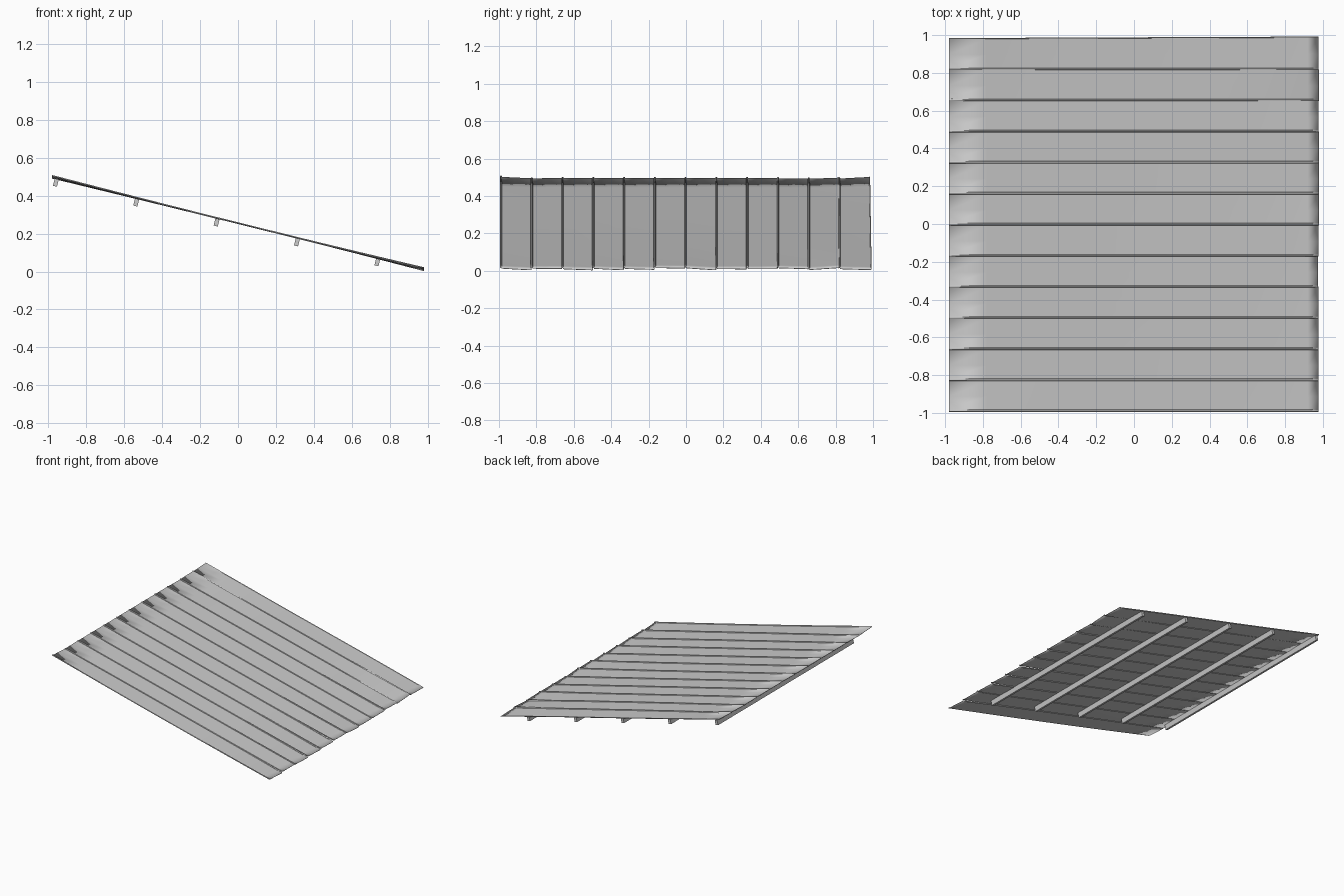
import bpy, bmesh, math, random
from mathutils import Vector

if "Cube" in bpy.data.objects:
    bpy.data.objects.remove(bpy.data.objects["Cube"])

random.seed(4)
SLOPE = -0.485 / 1.96          # roof fall along x
MID_Z = 0.2535
PITCH = 0.1645                 # panel spacing across y
COUNT = 12
Y0 = -0.995
TILT = math.atan(-SLOPE)

# dents per panel: (high end left, high end right, low end left, low end right)
DENTS = [
    (.007, -.001, .003, -.006), (-.002, .001, .002, .001),
    (0, 0, .000, -.006), (0, 0, .002, -.006),
    (0, 0, .001, -.004), (0, 0, .006, .004),
    (-.001, .001, .006, -.005), (0, 0, .001, 0),
    (0, 0, 0, .001), (-.001, -.003, .005, 0),
    (-.004, .002, -.005, .006), (-.003, .006, .000, -.005),
]


def smooth(obj, angle=30):
    bpy.ops.object.select_all(action='DESELECT')
    obj.select_set(True)
    bpy.context.view_layer.objects.active = obj
    bpy.ops.object.shade_smooth_by_angle(angle=math.radians(angle))


# long sheet metal panel: flat pan with a raised lip on both sides
def panel(i):
    hl, hr, ll, lr = DENTS[i]
    y = Y0 + PITCH * i
    profile = [(0, .001), (.003, .006), (.009, .006), (.012, 0),
               (PITCH * .5, 0), (PITCH, 0), (PITCH + .003, .004)]
    xs = [-.98, -.78, -.5, -.2, .1, .4, .65, .82, .92, .975 + random.uniform(0, .006)]
    bm = bmesh.new()
    rows = []
    for x in xs:
        hi = max(0, (-x - .1) / .88) ** 1.5
        lo = max(0, (x - .3) / .68) ** 1.5
        # outer panel flares outward toward the eave
        flare = .008 * (x + .98) / 1.96 if i == COUNT - 1 else 0
        row = []
        for py, pz in profile:
            t = min(1, py / PITCH)
            lift = hi * (hl * (1 - t) + hr * t) + lo * (ll * (1 - t) + lr * t)
            row.append(bm.verts.new((x, y + py + flare * t,
                                     MID_Z + SLOPE * x + pz + lift)))
        rows.append(row)
    for a, b in zip(rows, rows[1:]):
        for k in range(len(profile) - 1):
            bm.faces.new((a[k], b[k], b[k + 1], a[k + 1]))
    mesh = bpy.data.meshes.new("roof_panel")
    bm.to_mesh(mesh)
    bm.free()
    obj = bpy.data.objects.new(f"roof_panel_{i + 1}", mesh)
    bpy.context.collection.objects.link(obj)
    solid = obj.modifiers.new("thickness", 'SOLIDIFY')
    solid.thickness = .003
    solid.offset = -1
    smooth(obj)


for i in range(COUNT):
    panel(i)

# square battens under the sheets, square to the slope
for n in range(5):
    x = -.96 + n * .4235
    drop = .023
    bpy.ops.mesh.primitive_cube_add(
        size=1, location=(x, .105, MID_Z + SLOPE * x - drop), rotation=(0, TILT, 0))
    b = bpy.context.object
    b.name = f"batten_{n + 1}"
    b.scale = (.022, 1.75, .038)
